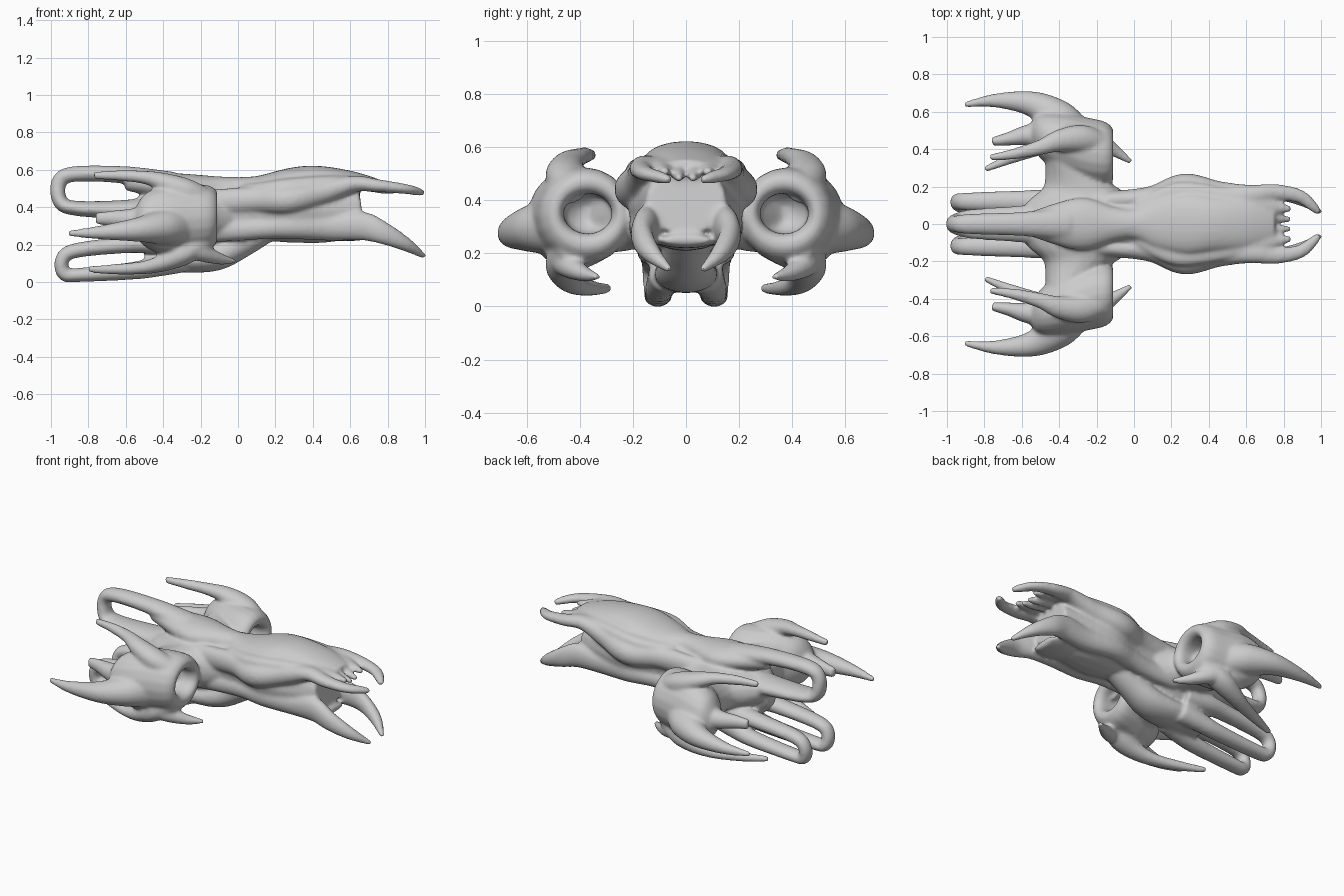
import bpy, bmesh, math
from mathutils import Vector

bm = bmesh.new()
SIDES, STEPS = 20, 8


def spline(p, t):
    """Smooth interpolation through the control rows."""
    i = min(int(t), len(p) - 2)
    f = t - i
    a, b, c, d = p[max(i - 1, 0)], p[i], p[i + 1], p[min(i + 2, len(p) - 1)]
    return [0.5 * (2 * b[k] + (c[k] - a[k]) * f
                   + (2 * a[k] - 5 * b[k] + 4 * c[k] - d[k]) * f * f
                   + (3 * b[k] - a[k] - 3 * c[k] + d[k]) * f ** 3) for k in range(5)]


def limb(rows, frame='z', mirror=True):
    """Loft ellipses along rows of (x, y, z, side radius, upright radius)."""
    n = (len(rows) - 1) * STEPS
    pts = [spline(rows, k / STEPS) for k in range(n + 1)]
    for s in ((1, -1) if mirror else (1,)):
        rings = []
        for k, q in enumerate(pts):
            t = (Vector(pts[min(k + 1, n)][:3]) - Vector(pts[max(k - 1, 0)][:3])).normalized()
            if frame == 'x':            # sections stay square to x
                u, v = Vector((0, 1, 0)), Vector((0, 0, 1))
            elif frame == 'w':          # sections stay square to y
                u, v = Vector((1, 0, 0)), Vector((0, 0, 1))
            elif frame == 'y':          # path bends in the x-z plane
                v = t.cross(Vector((0, 1, 0))).normalized()
                u = v.cross(t)
            else:
                u = Vector((0, 0, 1)).cross(t).normalized()
                v = t.cross(u)
            ring = []
            for j in range(SIDES):
                a = 2 * math.pi * j / SIDES
                w = (Vector(q[:3]) + u * max(q[3], .008) * math.cos(a)
                     + v * max(q[4], .008) * math.sin(a))
                ring.append(bm.verts.new((w.x, w.y * s, w.z)))
            rings.append(ring)
        for r0, r1 in zip(rings, rings[1:]):
            for j in range(SIDES):
                m = (j + 1) % SIDES
                bm.faces.new((r0[j], r0[m], r1[m], r1[j]))
        bm.faces.new(rings[0][::-1])
        bm.faces.new(rings[-1])


# central body
limb([(-.62, 0, .33, .05, .07), (-.5, 0, .32, .10, .16), (-.3, 0, .32, .15, .2),
      (-.1, 0, .36, .155, .17), (.1, 0, .38, .17, .16), (.3, 0, .38, .22, .17),
      (.5, 0, .38, .185, .165), (.66, 0, .40, .15, .13)], mirror=False)
# domed back shield
limb([(-.2, 0, .50, .08, .05), (0, 0, .51, .08, .05), (.12, 0, .52, .13, .05),
      (.28, 0, .55, .16, .06), (.42, 0, .56, .145, .062), (.6, 0, .55, .13, .045),
      (.75, 0, .52, .10, .03)], mirror=False)
# belly keel
limb([(-.5, 0, .13, .09, .07), (-.3, 0, .12, .12, .07), (-.12, 0, .14, .11, .08),
      (.02, 0, .21, .09, .08), (.15, 0, .28, .08, .07)], mirror=False)
# swelling of the spine
limb([(-.6, 0, .54, .05, .05), (-.3, 0, .505, .14, .075), (-.1, 0, .505, .09, .06),
      (.05, 0, .5, .07, .06)], mirror=False)
# upper tail loop
limb([(-.35, 0, .53, .09, .06), (-.6, 0, .572, .065, .047), (-.88, 0, .577, .055, .042),
      (-.958, 0, .53, .045, .042), (-.95, 0, .43, .06, .04), (-.87, 0, .395, .08, .04),
      (-.6, 0, .385, .1, .055), (-.42, 0, .38, .12, .09)], 'y', False)
# paired lower tail loops
limb([(-.3, .09, .22, .08, .08), (-.45, .115, .21, .07, .06), (-.6, .12, .2, .06, .046),
      (-.87, .12, .168, .05, .04), (-.94, .12, .12, .045, .038), (-.93, .11, .045, .05, .038),
      (-.85, .105, .038, .052, .038), (-.55, .1, .062, .055, .048), (-.42, .09, .09, .06, .06),
      (-.3, .07, .12, .07, .07)], 'y')
# upper flank ridges running into the brow horns
limb([(-.3, .12, .42, .05, .06), (-.08, .13, .43, .05, .07), (.1, .145, .44, .06, .07),
      (.27, .195, .44, .075, .075), (.45, .165, .48, .065, .065), (.62, .155, .525, .055, .045),
      (.75, .17, .515, .045, .035), (.88, .15, .5, .038, .028), (.95, .1, .487, .03, .024),
      (.99, .058, .475, .017, .017)])
# crease ridges beside the shield
limb([(.02, .09, .49, .03, .03), (.14, .14, .5, .05, .035), (.27, .17, .52, .055, .035),
      (.5, .14, .54, .05, .03), (.68, .1, .53, .05, .03), (.84, .08, .505, .016, .016)])
# lower flank ridges running into the tusks
limb([(-.2, .13, .27, .05, .06), (0, .12, .28, .05, .06), (.15, .13, .29, .055, .06),
      (.3, .155, .3, .06, .07), (.5, .135, .295, .06, .075), (.66, .15, .3, .05, .078),
      (.78, .165, .26, .042, .06), (.9, .13, .2, .036, .038), (1.0, .058, .135, .014, .014)])
# jaw plate and small teeth
limb([(.5, 0, .26, .1, .04), (.62, 0, .25, .12, .03), (.7, 0, .25, .09, .02)], mirror=False)
limb([(.66, .03, .52, .03, .03), (.76, .03, .5, .026, .027), (.84, .024, .48, .014, .014)])
# wings joining the pods, flared at the root
limb([(-.26, .06, .35, .36, .14), (-.27, .13, .35, .29, .135), (-.285, .19, .345, .205, .13),
      (-.32, .25, .34, .155, .135), (-.385, .36, .34, .09, .14), (-.4, .44, .34, .07, .12)], 'w')
# pods with a hollow front intake
limb([(-.56, .49, .32, .04, .05), (-.5, .47, .33, .12, .14), (-.38, .43, .33, .165, .19),
      (-.25, .39, .34, .18, .185), (-.15, .375, .345, .17, .17), (-.11, .37, .35, .13, .125),
      (-.14, .37, .35, .095, .08), (-.25, .37, .35, .085, .074), (-.3, .37, .35, .03, .03)], 'x')
# outer swept horn
limb([(-.26, .46, .3, .07, .1), (-.4, .555, .295, .105, .095), (-.54, .64, .28, .07, .065),
      (-.74, .66, .265, .038, .037), (-.91, .637, .26, .014, .016)])
# upper horn
limb([(-.17, .43, .44, .06, .06), (-.28, .455, .49, .075, .065), (-.4, .445, .535, .06, .05),
      (-.5, .41, .56, .042, .036), (-.64, .375, .57, .03, .029), (-.77, .355, .57, .018, .02)])
# rear stub
limb([(-.42, .46, .33, .1, .09), (-.56, .475, .335, .06, .06), (-.67, .455, .34, .037, .043),
      (-.76, .44, .34, .024, .033)])
# lower horn
limb([(-.17, .43, .23, .06, .06), (-.28, .455, .16, .075, .065), (-.38, .445, .11, .06, .05),
      (-.5, .41, .078, .044, .036), (-.66, .35, .068, .03, .029), (-.8, .29, .068, .016, .018)])
# forward spur under the intake
limb([(-.3, .48, .2, .05, .06), (-.2, .45, .16, .05, .05), (-.1, .39, .125, .034, .032),
      (-.015, .33, .11, .014, .014)])

bmesh.ops.recalc_face_normals(bm, faces=bm.faces)
mesh = bpy.data.meshes.new("organic_hull")
bm.to_mesh(mesh)
bm.free()
hull = bpy.data.objects.new("organic_hull", mesh)
bpy.context.collection.objects.link(hull)

# fuse all limbs into one grown skin
rm = hull.modifiers.new("fuse", 'REMESH')
rm.mode = 'VOXEL'
rm.voxel_size = .0095
rm.use_smooth_shade = True
sm = hull.modifiers.new("soften", 'SMOOTH')
sm.factor = .5
sm.iterations = 14
